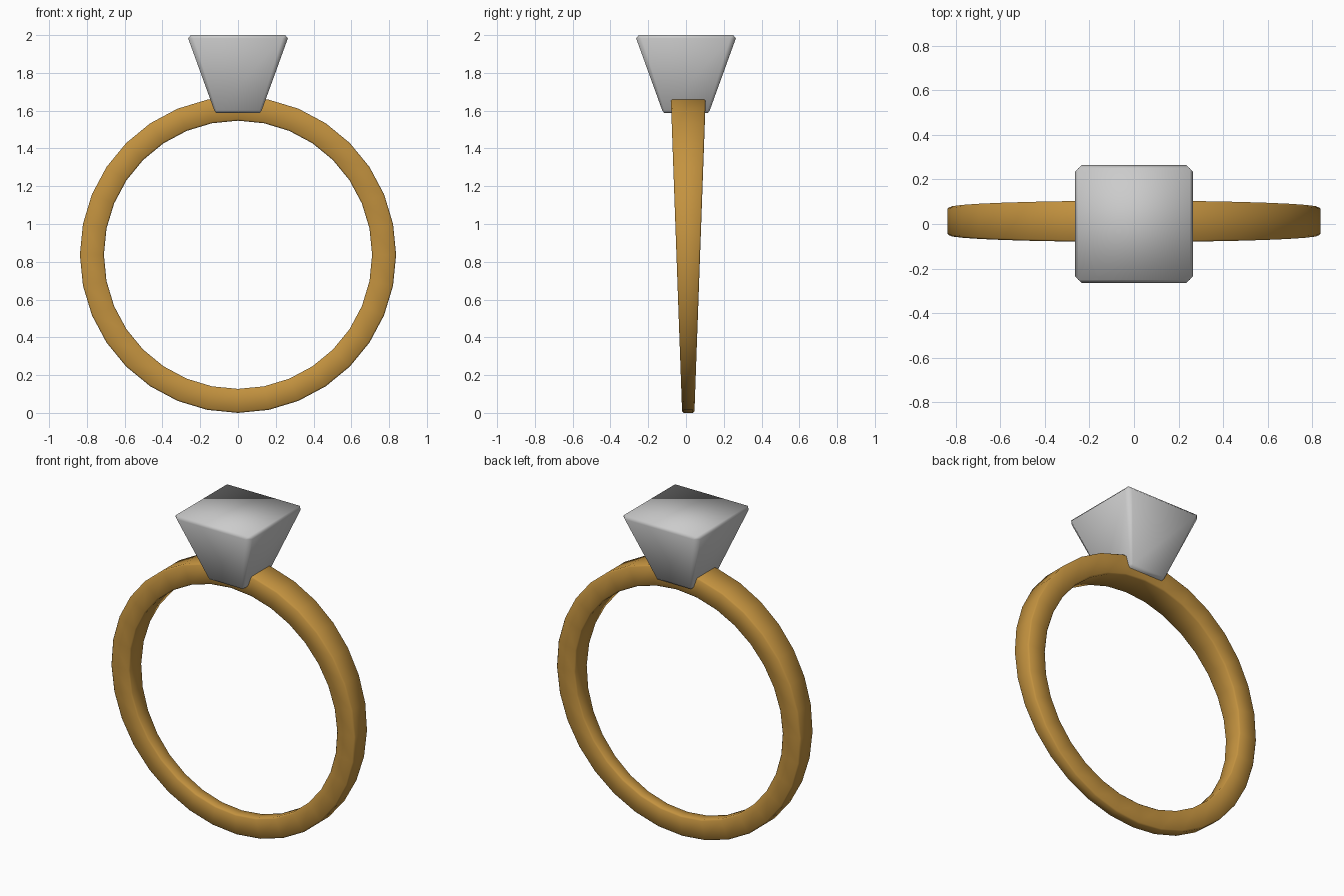
import bpy, bmesh
from math import sin, cos, tau, radians

if "Cube" in bpy.data.objects:
    bpy.data.objects.remove(bpy.data.objects["Cube"])

SEGS = 32
CENTRE_Z, OUTER, INNER, CENTRE_Y = 0.837, 0.837, 0.71, 0.012


def finish(name, bm, colour=None):
    bmesh.ops.recalc_face_normals(bm, faces=bm.faces)
    mesh = bpy.data.meshes.new(name)
    bm.to_mesh(mesh)
    bm.free()
    obj = bpy.data.objects.new(name, mesh)
    bpy.context.collection.objects.link(obj)
    if colour:
        mat = bpy.data.materials.new(name + "_colour")
        mat.diffuse_color = colour
        mat.use_nodes = True
        mat.node_tree.nodes["Principled BSDF"].inputs["Base Color"].default_value = mat.diffuse_color
        mesh.materials.append(mat)
    return obj


def bridge(bm, a, b):
    n = len(a)
    for i in range(n):
        j = (i + 1) % n
        bm.faces.new((a[i], a[j], b[j], b[i]))


# Band: rectangular section with small chamfers, wider towards the top
def band_section(c, s):
    def point(r, side, inset):
        z = CENTRE_Z + r * c
        half = 0.0325 + 0.06 * z / 1.67 - inset
        return (r * s, CENTRE_Y + side * half, z)
    b = 0.008
    profile = [(OUTER, -1, b), (OUTER, 1, b), (OUTER - b, 1, 0), (INNER + b, 1, 0),
               (INNER, 1, b), (INNER, -1, b), (INNER + b, -1, 0), (OUTER - b, -1, 0)]
    return [point(*p) for p in profile]


bm = bmesh.new()
sections = []
for i in range(SEGS):
    a = tau * i / SEGS
    sections.append([bm.verts.new(p) for p in band_section(cos(a), sin(a))])
for i in range(SEGS):
    bridge(bm, sections[i], sections[(i + 1) % SEGS])
band = finish("band", bm, (0.55, 0.29, 0.05, 1))

bpy.context.view_layer.objects.active = band
band.select_set(True)
bpy.ops.object.shade_smooth_by_angle(angle=radians(50))
band.select_set(False)


# Stone: flared square block with chamfered corners and rims
def square_loop(bm, h, cut, z):
    k = h - cut
    pts = [(-k, -h), (k, -h), (h, -k), (h, k), (k, h), (-k, h), (-h, k), (-h, -k)]
    return [bm.verts.new((x, y, z)) for x, y in pts]


bm = bmesh.new()
loops = [square_loop(bm, *row) for row in
         [(0.115, 0, 1.588), (0.126, 0.012, 1.602), (0.264, 0.03, 1.983), (0.25, 0, 2.0)]]
for a, b in zip(loops, loops[1:]):
    bridge(bm, a, b)
bm.faces.new(loops[0])
bm.faces.new(loops[-1])
bmesh.ops.remove_doubles(bm, verts=bm.verts, dist=0.0005)
for f in bm.faces:
    f.smooth = True
finish("stone", bm)
